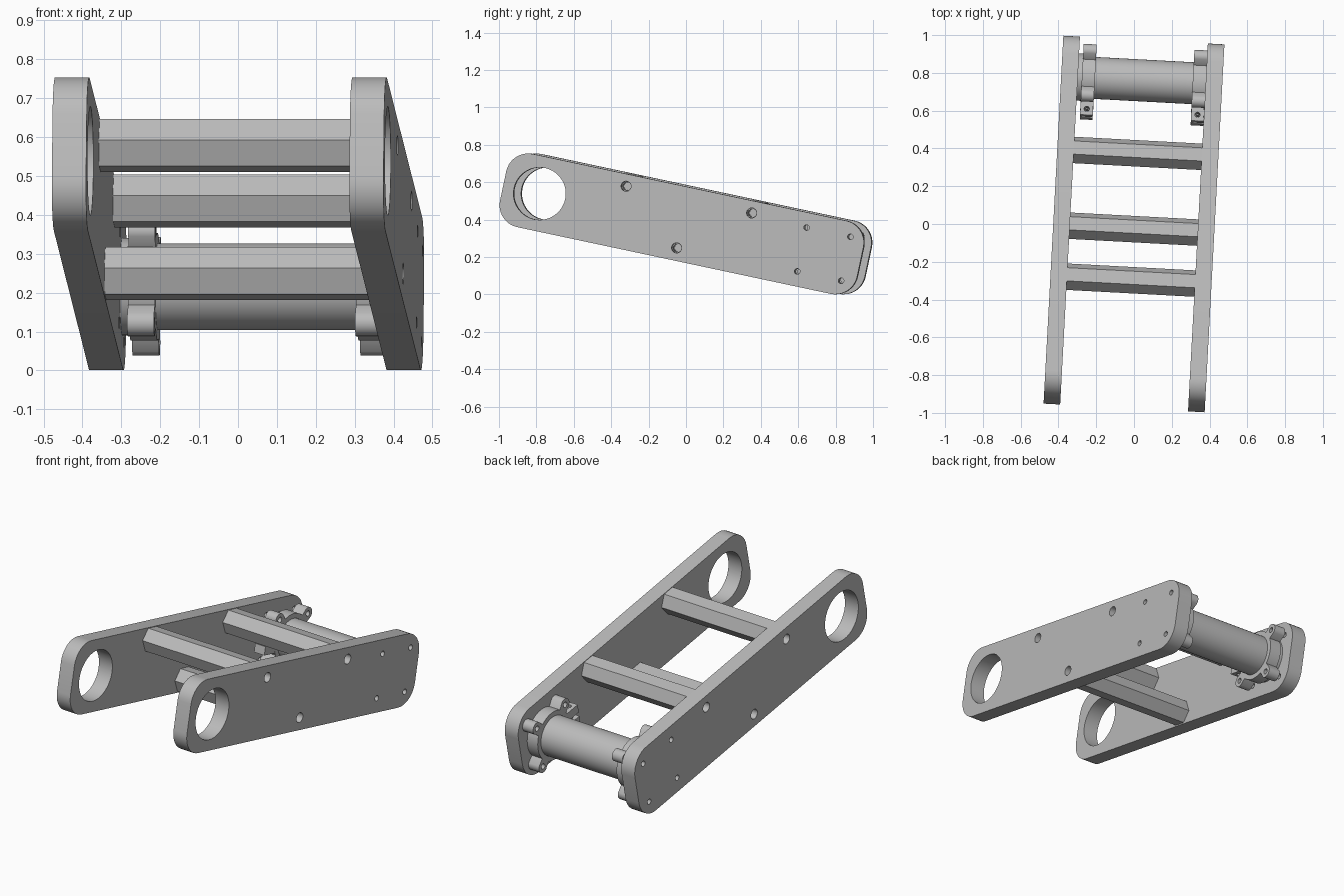
import bpy, bmesh, math
from mathutils import Matrix

if "Cube" in bpy.data.objects:
    bpy.data.objects.remove(bpy.data.objects["Cube"])

# Working frame: x across the arm, y along the plates, z across the plate width
PLACE = (Matrix.Translation((0, 0, 0.377)) @ Matrix.Rotation(math.radians(-3.08), 4, 'Z')
         @ Matrix.Rotation(math.radians(-12), 4, 'X'))
GAP, THICK = 0.339, 0.088            # half inner gap, plate thickness
AXLE, HALF = 0.778, 0.12             # bore offset and bolt pattern half spacing
BARS = {"front_spacer": (-0.333, 0.135), "rear_spacer": (0.354, 0.135),
        "lower_spacer": (0.0, -0.131)}
BOLTS = [(a * HALF, b * HALF) for a in (-1, 1) for b in (-1, 1)]

grey = bpy.data.materials.new("metal_grey")
grey.diffuse_color = (0.5, 0.5, 0.5, 1)
grey.use_nodes = True
grey.node_tree.nodes["Principled BSDF"].inputs["Base Color"].default_value = grey.diffuse_color


def prism(name, pts, x0, x1):
    """Extrude a (y, z) outline from x0 to x1."""
    bm = bmesh.new()
    face = bm.faces.new([bm.verts.new((x0, y, z)) for y, z in pts])
    ext = bmesh.ops.extrude_face_region(bm, geom=[face])
    verts = [v for v in ext["geom"] if isinstance(v, bmesh.types.BMVert)]
    bmesh.ops.translate(bm, verts=verts, vec=(x1 - x0, 0, 0))
    bmesh.ops.recalc_face_normals(bm, faces=bm.faces)
    mesh = bpy.data.meshes.new(name)
    bm.to_mesh(mesh)
    bm.free()
    mesh.materials.append(grey)
    obj = bpy.data.objects.new(name, mesh)
    bpy.context.collection.objects.link(obj)
    return obj


def circle(y, z, r, n=48):
    return [(y + r * math.cos(2 * math.pi * i / n), z + r * math.sin(2 * math.pi * i / n))
            for i in range(n)]


def box(y0, y1, z0, z1):
    return [(y0, z0), (y1, z0), (y1, z1), (y0, z1)]


def combine(obj, tools, op='DIFFERENCE'):
    bpy.context.view_layer.objects.active = obj
    for tool in tools:
        mod = obj.modifiers.new("cut", 'BOOLEAN')
        mod.operation, mod.solver, mod.object = op, 'EXACT', tool
        bpy.ops.object.modifier_apply(modifier=mod.name)
        bpy.data.objects.remove(tool)


def rounded_plate(half_l, half_w, r, n=10):
    pts = []
    for k, (sy, sz) in enumerate([(1, 1), (-1, 1), (-1, -1), (1, -1)]):
        for i in range(n + 1):
            a = math.pi / 2 * (k + i / n)
            pts.append((sy * (half_l - r) + r * math.cos(a), sz * (half_w - r) + r * math.sin(a)))
    return pts


def clamp_outline(ring=0.138, ear=0.035, n=180):
    """Ring outline with a rounded ear at each bolt."""
    d, pts = HALF * math.sqrt(2), []
    for i in range(n):
        a = 2 * math.pi * i / n
        off = (a % (math.pi / 2)) - math.pi / 4
        disc = ear ** 2 - (d * math.sin(off)) ** 2
        r = max(ring, d * math.cos(off) + math.sqrt(disc)) if disc > 0 else ring
        pts.append((AXLE + r * math.cos(a), r * math.sin(a)))
    return pts


# Side plates with large bore, spacer holes and clamp bolt holes
for side, s in (("left", -1), ("right", 1)):
    x0, x1 = sorted((s * GAP, s * (GAP + THICK)))
    plate = prism(side + "_plate", rounded_plate(0.9775, 0.2, 0.12), x0, x1)
    holes = [(-AXLE, 0, 0.14)] + [(y, z, 0.027) for y, z in BARS.values()]
    holes += [(AXLE + y, z, 0.015) for y, z in BOLTS]
    combine(plate, [prism("cutter", circle(y, z, r, 64 if r > 0.1 else 24), x0 - 0.05, x1 + 0.05)
                    for y, z, r in holes])

# Hexagonal spacers with blind holes in both ends
for name, (y, z) in BARS.items():
    bar = prism(name, circle(y, z, 0.0715, 6), -GAP, GAP)
    combine(bar, [prism("cutter", circle(y, z, 0.022, 24), s * (GAP - 0.12), s * (GAP + 0.05))
                  for s in (-1, 1)])

# Cross tube with a wider end collar
prism("cross_tube", circle(AXLE, 0, 0.111, 64), -GAP, GAP)
prism("tube_collar", circle(AXLE, 0, 0.125, 64), -GAP, -0.31)

# Split clamps: eared ring, pinch tabs, slot and screw hole
for side, x0 in (("left", -0.317), ("right", 0.27)):
    x1 = x0 + 0.069
    clamp = prism(side + "_clamp", clamp_outline(), x0, x1)
    tab_y = AXLE - 0.215
    combine(clamp, [prism("tab", box(tab_y, AXLE - 0.115, -0.06, 0.06), x0 + 0.001, x1 - 0.001)], 'UNION')
    screw = prism("cutter", circle(0, 0, 0.014, 20), -0.1, 0.1)
    screw.data.transform(Matrix.Translation(((x0 + x1) / 2, tab_y + 0.033, 0))
                         @ Matrix.Rotation(math.pi / 2, 4, 'Y'))
    cuts = [prism("cutter", box(tab_y - 0.05, AXLE - 0.1, -0.012, 0.012), x0 - 0.05, x1 + 0.05), screw]
    cuts += [prism("cutter", circle(AXLE + y, z, 0.015, 24), x0 - 0.05, x1 + 0.05) for y, z in BOLTS]
    combine(clamp, cuts)

# Tilt and turn the whole arm, smooth the round walls
for obj in list(bpy.context.collection.objects):
    obj.data.transform(PLACE)
    bpy.ops.object.select_all(action='DESELECT')
    obj.select_set(True)
    bpy.context.view_layer.objects.active = obj
    bpy.ops.object.shade_smooth_by_angle(angle=math.radians(30))
